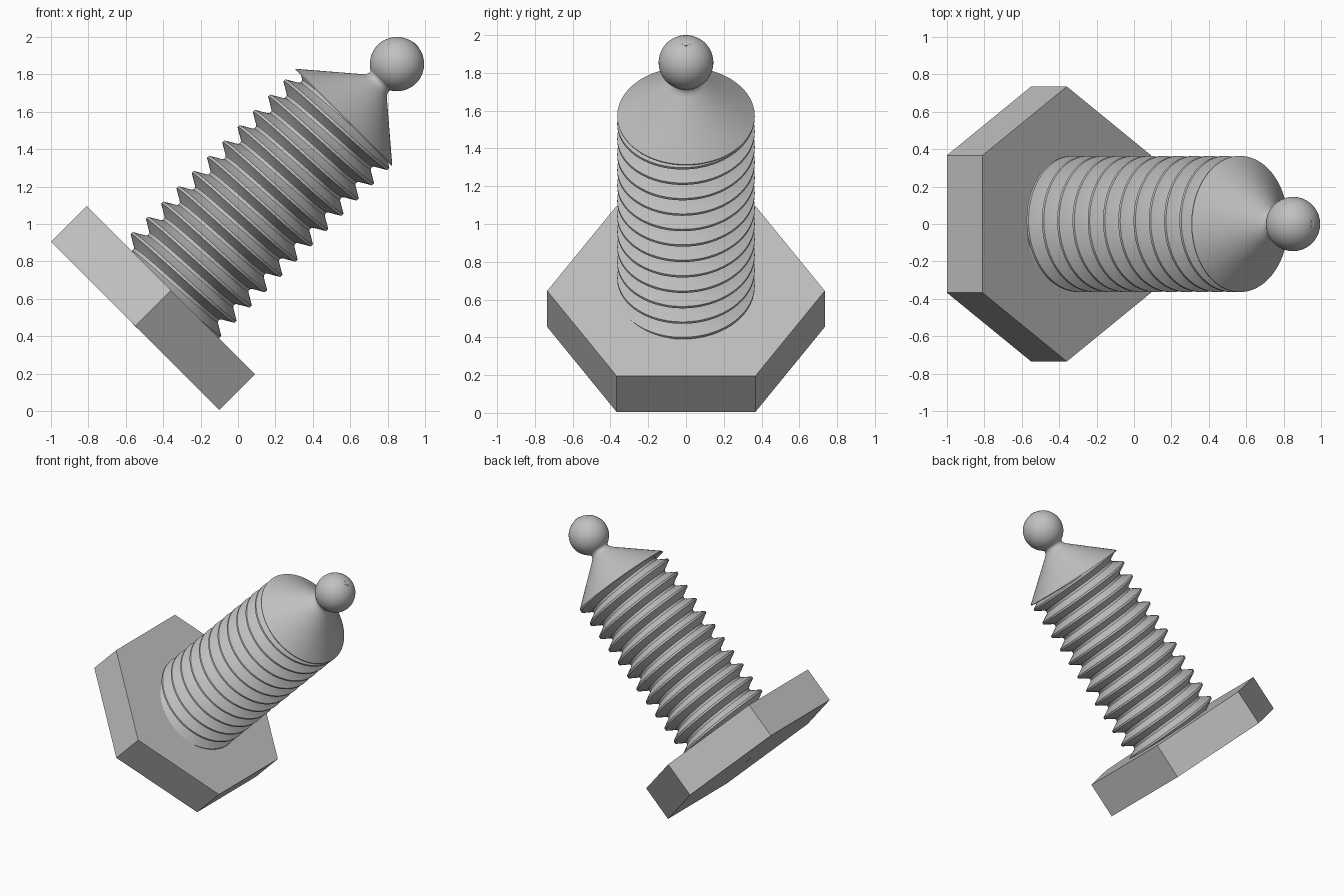
import bpy, bmesh
from math import pi, sin, cos, sqrt
from mathutils import Matrix, Vector

cube = bpy.data.objects.get("Cube")
if cube:
    bpy.data.objects.remove(cube, do_unlink=True)

# Everything is built along local z, then tilted onto the bolt axis
TILT = Matrix.Translation((-0.55, 0, 0.455)) @ Matrix.Rotation(pi / 4, 4, 'Y')
SEG = 96
HEAD_TOP, CONE_BASE = 0.27, 1.575
CREST, ROOT, PITCH = 0.364, 0.295, 0.1155
BALL_S, BALL_R = 1.98, 0.145

steel = bpy.data.materials.new("plain_grey")
steel.use_nodes = True
grey = (0.53, 0.53, 0.53, 1)
steel.diffuse_color = grey
steel.node_tree.nodes["Principled BSDF"].inputs["Base Color"].default_value = grey


def finish(name, bm, smooth=None):
    """Weld, tilt and link one part."""
    bmesh.ops.remove_doubles(bm, verts=bm.verts, dist=1e-5)
    bmesh.ops.recalc_face_normals(bm, faces=bm.faces)
    bm.transform(TILT)
    mesh = bpy.data.meshes.new(name)
    bm.to_mesh(mesh)
    bm.free()
    mesh.materials.append(steel)
    obj = bpy.data.objects.new(name, mesh)
    bpy.context.collection.objects.link(obj)
    if smooth:
        bpy.ops.object.select_all(action='DESELECT')
        obj.select_set(True)
        bpy.context.view_layer.objects.active = obj
        bpy.ops.object.shade_smooth_by_angle(angle=smooth)
    return obj


def skin(bm, rows):
    """Join rows of points with quads."""
    grid = [[bm.verts.new(p) for p in row] for row in rows]
    for a, b in zip(grid, grid[1:]):
        for i in range(len(a) - 1):
            bm.faces.new((a[i], a[i + 1], b[i + 1], b[i]))


def ring(r, s):
    return [Vector((r * cos(2 * pi * i / SEG), r * sin(2 * pi * i / SEG), s))
            for i in range(SEG + 1)]


# Hexagonal head, corners pointing to the sides
bm = bmesh.new()
bmesh.ops.create_cone(bm, cap_ends=True, segments=6, radius1=0.735, radius2=0.735,
                      depth=HEAD_TOP,
                      matrix=Matrix.Translation((0, 0, HEAD_TOP / 2)) @ Matrix.Rotation(pi / 6, 4, 'Z'))
# put a pair of corners exactly on the y axis
if max(v.co.y for v in bm.verts) < 0.7:
    bm.transform(Matrix.Rotation(pi / 6, 4, 'Z'))
finish("hex_head", bm)

# Thread: one pitch of (position, radius), flat crest and rounded root
half = [(0.0625, CREST), (0.36, ROOT + 0.01), (0.42, ROOT + 0.002)]
profile = [(-u, r) for u, r in reversed(half)] + half
profile = profile[-3:] + [(0.5, ROOT)] + [(1 + u, r) for u, r in profile[:3]] + [(1.0625, CREST)]


def thread_radius(s, angle):
    u = ((s - 0.28) / PITCH - angle / (2 * pi) - 0.0625) % 1 + 0.0625
    for (u0, r0), (u1, r1) in zip(profile, profile[1:]):
        if u <= u1:
            return r0 + (r1 - r0) * (u - u0) / (u1 - u0)
    return CREST


bm = bmesh.new()
rows = []
for turn in range(-2, 13):
    for u, _ in profile[:-1]:
        row = []
        for i in range(SEG + 1):
            a = 2 * pi * i / SEG
            s = 0.28 + PITCH * (turn + u + i / SEG)
            s = min(max(s, HEAD_TOP - 0.005), CONE_BASE + 0.002)
            r = thread_radius(s, a)
            row.append((r * cos(a), r * sin(a), s))
        rows.append(row)
skin(bm, rows)
finish("threaded_shaft", bm, 0.5)

# Conical shoulder with a filleted neck running into the ball
bm = bmesh.new()
outline = [(0, CONE_BASE), (CREST, CONE_BASE), (CREST, 1.58), (0.094, 1.81),
           (0.079, 1.826), (0.072, 1.842), (0.074, 1.853), (0.085, 1.865)]
skin(bm, [ring(r, s) for r, s in outline])
finish("cone_and_neck", bm, 0.6)

# Ball tip
bm = bmesh.new()
bmesh.ops.create_uvsphere(bm, u_segments=48, v_segments=32, radius=BALL_R,
                          matrix=Matrix.Translation((0, 0, BALL_S)))
finish("ball_tip", bm, 0.6)

# Tiny cross-shaped core showing at both ends
bm = bmesh.new()
low, high = -0.001, BALL_S + BALL_R + 0.001
for size in ((0.04, 0.014), (0.014, 0.04)):
    bmesh.ops.create_cube(bm, size=1, matrix=Matrix.Translation((0, 0, (low + high) / 2))
                          @ Matrix.Diagonal((*size, high - low, 1)))
finish("cross_core", bm)
